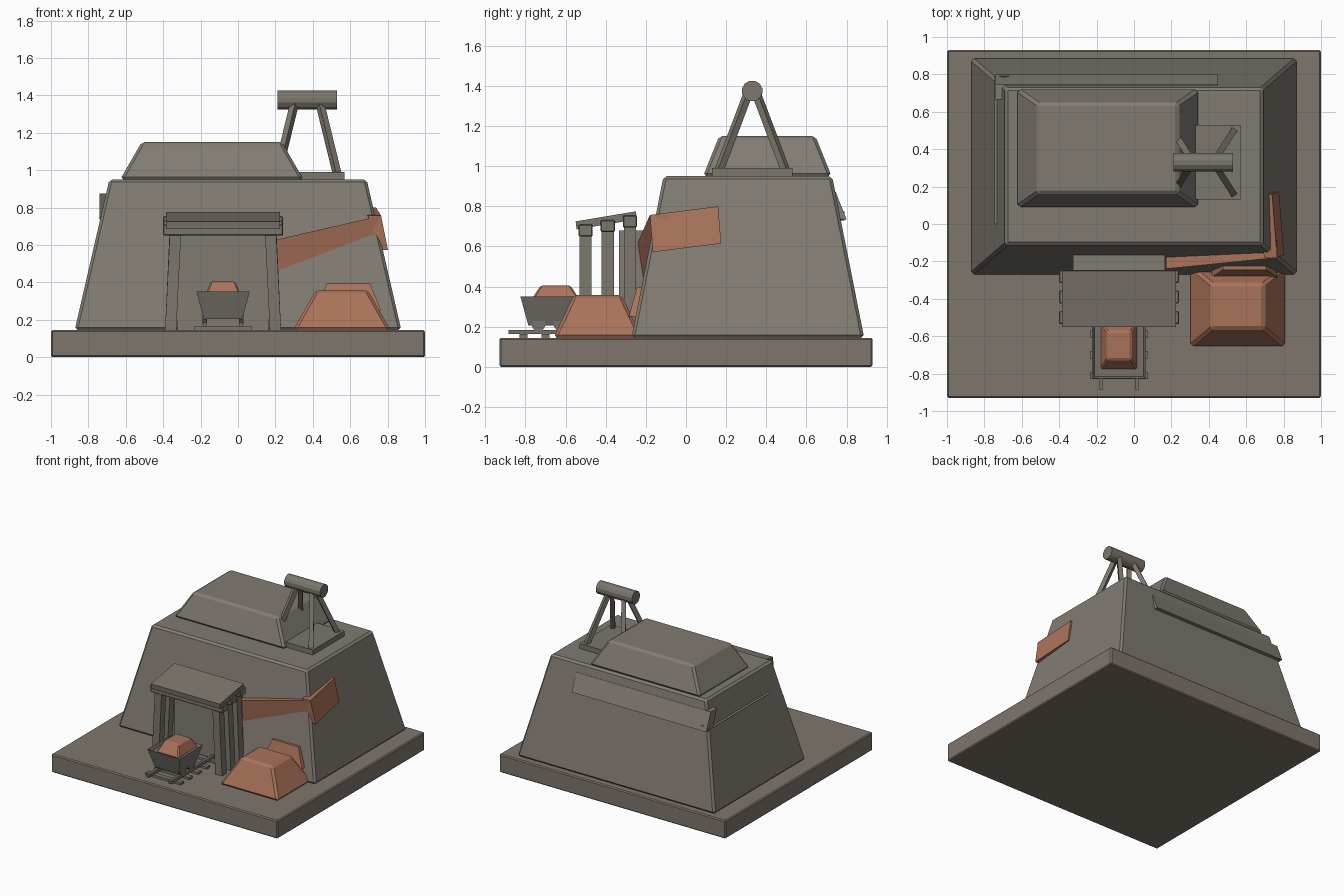
import bpy, bmesh, math
from mathutils import Vector

if "Cube" in bpy.data.objects:
    bpy.data.objects.remove(bpy.data.objects["Cube"], do_unlink=True)


def material(name, red, green, blue):
    colour = (red, green, blue, 1)
    mat = bpy.data.materials.new(name)
    mat.diffuse_color = colour
    mat.use_nodes = True
    mat.node_tree.nodes["Principled BSDF"].inputs["Base Color"].default_value = colour
    return mat


EARTH = material("earth brown", .21, .18, .15)
STONE = material("stone grey", .22, .2, .17)
TIMBER = material("timber grey", .2, .18, .15)
IRON = material("iron grey", .18, .17, .15)
COPPER = material("copper ore", .4, .17, .1)

GROUND = .145
TERRACE = .95
CART_X = -.08
WINCH_Y = .33


def loft(name, mat, first_ring, last_ring, bevel=0):
    """Closed solid between two matching rings of points."""
    bm = bmesh.new()
    first = [bm.verts.new(point) for point in first_ring]
    last = [bm.verts.new(point) for point in last_ring]
    bm.faces.new(first)
    bm.faces.new(last)
    for i in range(len(first)):
        bm.faces.new((first[i - 1], first[i], last[i], last[i - 1]))
    bmesh.ops.recalc_face_normals(bm, faces=bm.faces)
    mesh = bpy.data.meshes.new(name)
    bm.to_mesh(mesh)
    bm.free()
    mesh.materials.append(mat)
    part = bpy.data.objects.new(name, mesh)
    bpy.context.scene.collection.objects.link(part)
    if bevel:
        modifier = part.modifiers.new("Bevel", "BEVEL")
        modifier.width = bevel
        modifier.segments = 1
    return part


def block(name, mat, centre, size, bottom, top, inset=(0, 0), lean=0, bevel=0):
    """Box whose top is drawn in by inset on each side and shifted along x by lean."""
    (cx, cy), (width, depth), (inset_x, inset_y) = centre, size, inset
    corners = ((-1, -1), (1, -1), (1, 1), (-1, 1))
    low = [(cx + i * width / 2, cy + j * depth / 2, bottom) for i, j in corners]
    high = [(cx + lean + i * (width / 2 - inset_x), cy + j * (depth / 2 - inset_y), top)
            for i, j in corners]
    return loft(name, mat, low, high, bevel)


def slab(name, mat, start, end, drop, inward):
    """Strip along an upper edge, with a sloping face and a thickness."""
    start, end, drop, inward = map(Vector, (start, end, drop, inward))
    section = (Vector(), drop, drop + inward, inward)
    return loft(name, mat, [start + p for p in section], [end + p for p in section])


def rod(name, mat, start, end, radius, sides):
    """Straight bar with a regular cross-section."""
    start, end = Vector(start), Vector(end)
    turn = (end - start).to_track_quat("Z", "Y")
    angles = [(i + .5) * math.tau / sides for i in range(sides)]
    ring = [turn @ Vector((radius * math.cos(a), radius * math.sin(a), 0)) for a in angles]
    return loft(name, mat, [start + p for p in ring], [end + p for p in ring])


# Ground and stepped hill
block("ground_slab", EARTH, centre=(0, 0), size=(2, 1.86),
      bottom=0, top=GROUND, bevel=.008)
block("hill", STONE, centre=(0, .308), size=(1.746, 1.16),
      bottom=GROUND, top=TERRACE, inset=(.185, .16), bevel=.015)
block("hill_top", STONE, centre=(-.14, .405), size=(.98, .64),
      bottom=TERRACE, top=1.15, inset=(.115, .08), bevel=.015)

# Rock ledges on the back and one side
slab("back_ledge", STONE, start=(-.74, .745, .875), end=(.45, .745, .875),
     drop=(0, .055, -.14), inward=(0, -.08, 0))
slab("side_ledge", STONE, start=(-.746, 0, .745), end=(-.746, .79, .745),
     drop=(.03, 0, -.015), inward=(.05, 0, .03))

# Copper vein wrapping round the front corner
slab("front_vein", COPPER, start=(.17, -.24, .62), end=(.765, -.18, .757),
     drop=(0, .03, -.19), inward=(0, .09, 0))
slab("side_vein", COPPER, start=(.765, -.18, .757), end=(.738, .16, .8),
     drop=(.037, .015, -.185), inward=(-.07, 0, 0))

# Ore heap and the smaller lump behind it
block("ore_heap", COPPER, centre=(.555, -.44), size=(.52, .44),
      bottom=GROUND, top=.357, inset=(.12, .1), bevel=.015)
block("ore_lump", COPPER, centre=(.59, -.235), size=(.35, .1),
      bottom=.25, top=.395, inset=(.06, .04))

# Mine entrance: portal, leaning posts, cross beams and sloping roof
block("portal_block", STONE, centre=(CART_X, -.23), size=(.49, .21),
      bottom=GROUND, top=.68)
for row in range(3):
    y = -.5 + .11 * row
    beam_bottom = .65 + .022 * row
    for side in (-1, 1):
        block("entrance_post", TIMBER, centre=(CART_X + side * .28, y), size=(.06, .06),
              bottom=GROUND, top=beam_bottom, lean=-side * .025)
    block("cross_beam", TIMBER, centre=(CART_X, y), size=(.64, .07),
          bottom=beam_bottom, top=beam_bottom + .06, bevel=.005)
slab("entrance_roof", TIMBER, start=(-.385, -.55, .725), end=(.225, -.55, .725),
     drop=(0, .005, -.04), inward=(0, .3, .05))

# Track and cart wheels
for row in range(5):
    block("track_tie", TIMBER, centre=(CART_X, -.81 + .11 * row), size=(.31, .04),
          bottom=GROUND, top=.163)
for side in (-1, 1):
    x = CART_X + side * .097
    block("rail", IRON, centre=(x, -.61), size=(.022, .55), bottom=.163, top=.185)
    for y in (-.735, -.625):
        rod("cart_wheel", IRON, (x - .012, y, .213), (x + .012, y, .213),
            radius=.035, sides=10)

# Cart tub with a sunken top, and its load
tub = block("cart_tub", IRON, centre=(CART_X, -.68), size=(.205, .21),
            bottom=.205, top=.35, inset=(-.04, -.04))
bm = bmesh.new()
bm.from_mesh(tub.data)
bm.normal_update()
rim = [face for face in bm.faces if face.normal.z > .9]
bmesh.ops.inset_region(bm, faces=rim, thickness=.015)
bmesh.ops.translate(bm, verts=rim[0].verts, vec=(0, 0, -.025))
bm.to_mesh(tub.data)
bm.free()
block("cart_load", COPPER, centre=(CART_X, -.65), size=(.2, .26),
      bottom=.32, top=.405, inset=(.035, .055), bevel=.008)

# Winding frame: footing, splayed legs and drum
block("winch_footing", TIMBER, centre=(.45, WINCH_Y), size=(.24, .4),
      bottom=TERRACE, top=.99)
for side in (-1, 1):
    for end in (-1, 1):
        rod("winch_leg", TIMBER, (.37 + side * .16, WINCH_Y + end * .165, .98),
            (.37 + side * .06, WINCH_Y + end * .01, 1.39), radius=.024, sides=4)
rod("winch_drum", TIMBER, (.212, WINCH_Y, 1.375), (.53, WINCH_Y, 1.375),
    radius=.052, sides=12)
